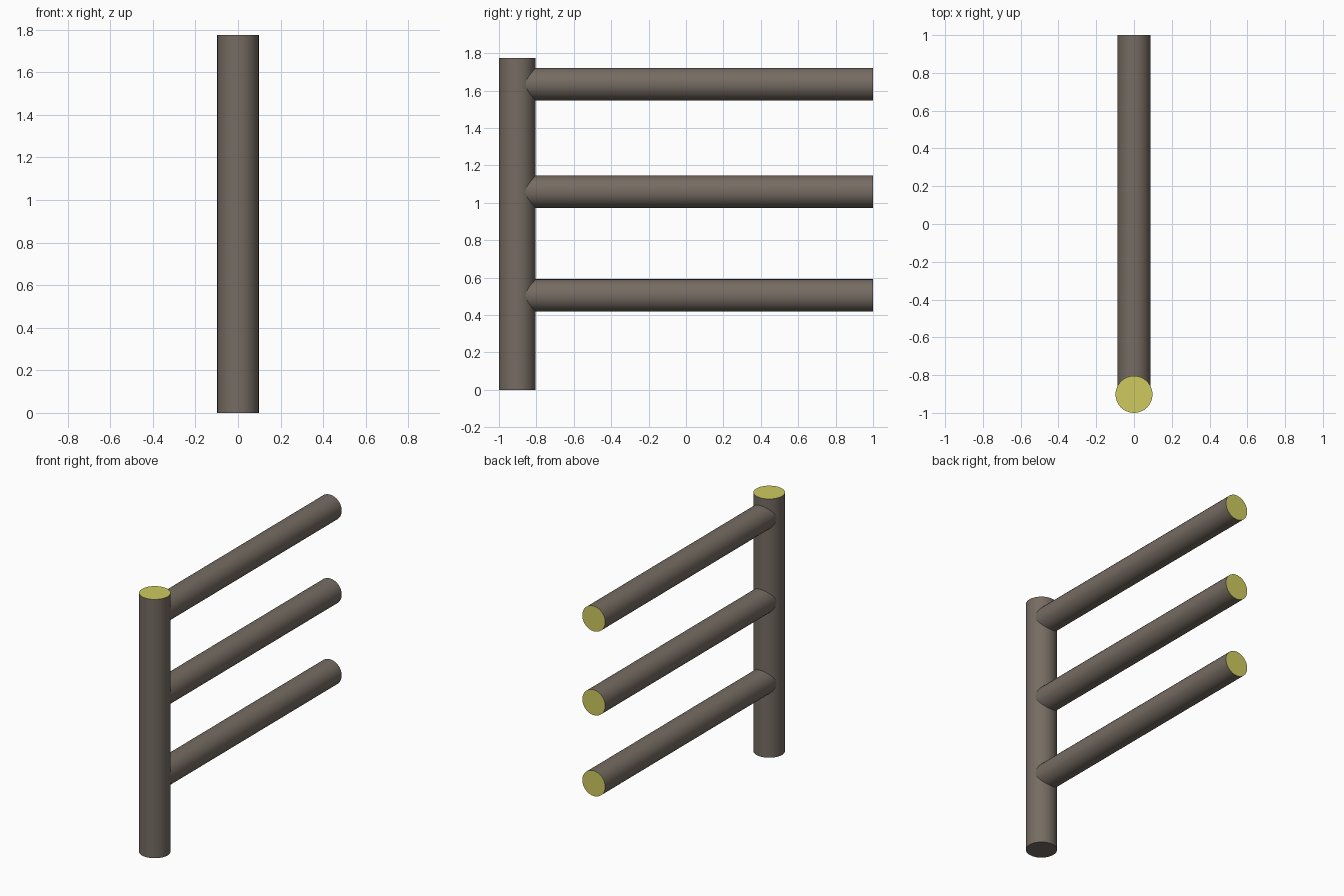
import bpy
import math
from mathutils import Vector

cube = bpy.data.objects.get("Cube")
if cube:
    bpy.data.objects.remove(cube, do_unlink=True)


def make_material(name, rgb):
    mat = bpy.data.materials.new(name)
    mat.use_nodes = True
    color = (*rgb, 1.0)
    mat.diffuse_color = color
    mat.node_tree.nodes["Principled BSDF"].inputs["Base Color"].default_value = color
    return mat


bark = make_material("brown bark", (0.18, 0.15, 0.123))
cut_wood = make_material("yellow cut wood", (0.62, 0.59, 0.115))


def make_log(name, start, end, radius):
    """Round log from start to end, with cut wood showing on the end cap."""
    start, end = Vector(start), Vector(end)
    axis = end - start
    bpy.ops.mesh.primitive_cylinder_add(
        vertices=32, radius=radius, depth=axis.length, location=(start + end) / 2)
    log = bpy.context.object
    log.name = name
    log.rotation_euler = axis.to_track_quat("Z", "Y").to_euler()
    log.data.materials.append(bark)
    log.data.materials.append(cut_wood)
    for face in log.data.polygons:
        face.material_index = 1 if face.normal.z > 0.9 else 0
    bpy.ops.object.shade_smooth_by_angle(angle=math.radians(30))
    return log


# Upright post
POST_RADIUS = 0.098
POST_Y = POST_RADIUS - 1
make_log("post", (0, POST_Y, 0), (0, POST_Y, 1.775), POST_RADIUS)

# Three rails running back from the post
for name, z in (("lower_rail", 0.505), ("middle_rail", 1.06), ("upper_rail", 1.635)):
    make_log(name, (0, POST_Y, z), (0, 1, z), 0.087)
